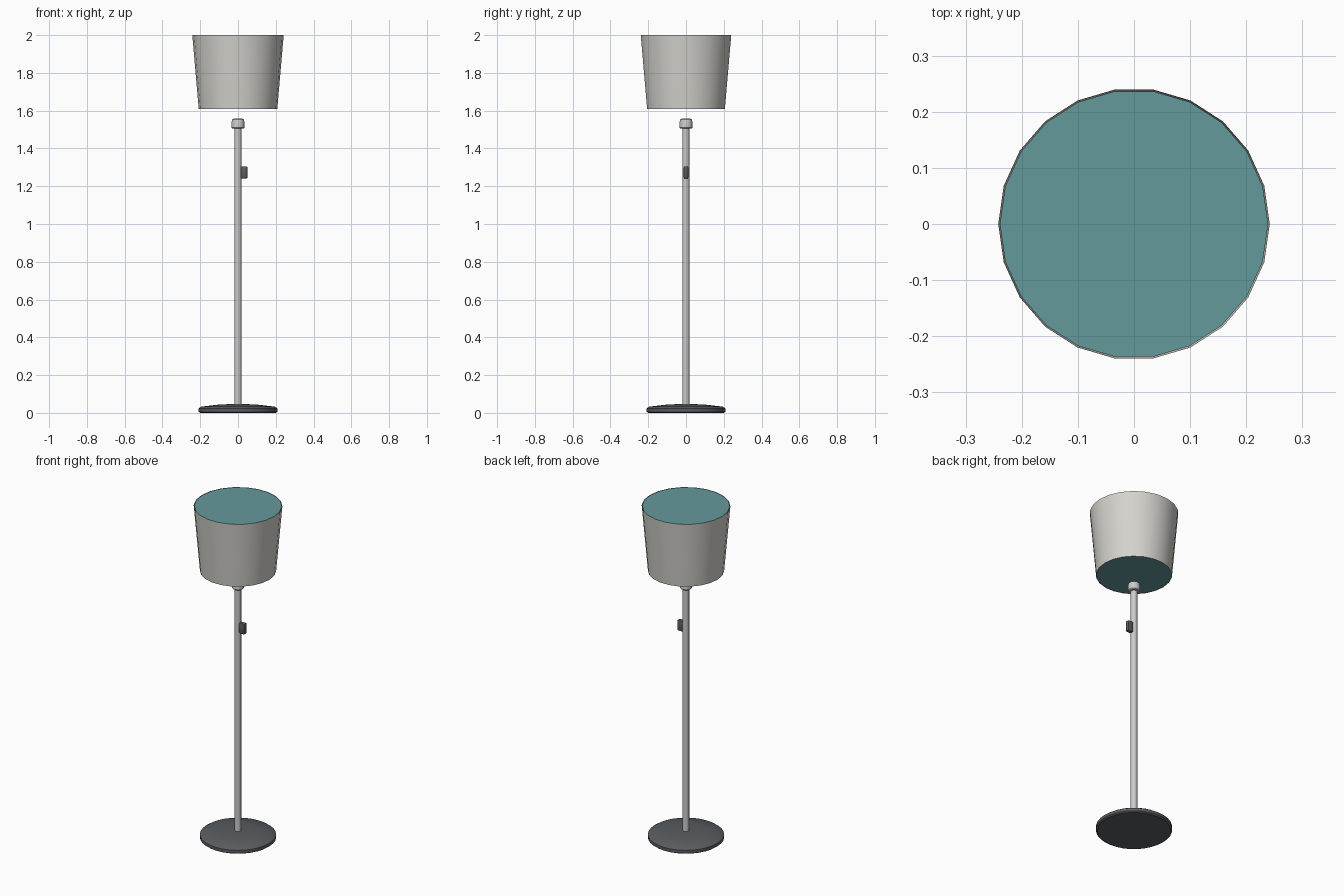
import bpy, bmesh, math

if "Cube" in bpy.data.objects:
    bpy.data.objects.remove(bpy.data.objects["Cube"])


def material(name, rgb):
    m = bpy.data.materials.new(name)
    m.diffuse_color = (*rgb, 1)
    m.use_nodes = True
    m.node_tree.nodes["Principled BSDF"].inputs["Base Color"].default_value = m.diffuse_color
    return m


teal = material("teal", (0.13, 0.32, 0.33))
dark = material("dark_grey", (0.10, 0.11, 0.12))
warm = material("warm_white", (0.66, 0.65, 0.61))


def finish(name, bm, mat=None):
    bmesh.ops.recalc_face_normals(bm, faces=bm.faces)
    mesh = bpy.data.meshes.new(name)
    bm.to_mesh(mesh)
    bm.free()
    ob = bpy.data.objects.new(name, mesh)
    bpy.context.collection.objects.link(ob)
    if mat:
        mesh.materials.append(mat)
    bpy.ops.object.select_all(action='DESELECT')
    bpy.context.view_layer.objects.active = ob
    ob.select_set(True)
    bpy.ops.object.shade_smooth_by_angle(angle=math.radians(35))
    return ob


def lathe(name, profile, sides, mat=None, caps=True):
    bm = bmesh.new()
    rings = []
    for r, z in profile:
        rings.append([bm.verts.new((r * math.cos(2 * math.pi * i / sides),
                                    r * math.sin(2 * math.pi * i / sides), z))
                      for i in range(sides)])
    for a, b in zip(rings, rings[1:]):
        for i in range(sides):
            j = (i + 1) % sides
            bm.faces.new((a[i], a[j], b[j], b[i]))
    if caps:
        bm.faces.new(rings[0])
        bm.faces.new(rings[-1])
    return finish(name, bm, mat)


# Weighted base with a shallow dome
lathe("base", [(0.2, 0), (0.208, 0.006), (0.208, 0.024), (0.195, 0.033),
               (0.11, 0.043), (0.02, 0.048)], 32, dark)

# Pole and the rounded fitting on its tip
lathe("pole", [(0.018, 0.04), (0.018, 1.515)], 16)
lathe("pole_cap", [(0.03, 1.505), (0.034, 1.51), (0.034, 1.54),
                   (0.031, 1.553), (0.024, 1.558)], 16)

# Tapered shade wall, with a coloured diffuser filling it
lathe("shade", [(0.208, 1.61), (0.242, 2.0)], 22, warm, caps=False)
lathe("diffuser", [(0.206, 1.611), (0.239, 1.999)], 22, teal)

# Switch block on the side of the pole
bm = bmesh.new()
bmesh.ops.create_cube(bm, size=1)
for v in bm.verts:
    v.co = (0.032 + v.co.x * 0.036, v.co.y * 0.024, 1.273 + v.co.z * 0.064)
bmesh.ops.bevel(bm, geom=bm.edges[:], offset=0.005, segments=2,
                profile=0.5, affect='EDGES')
finish("switch", bm, dark)
